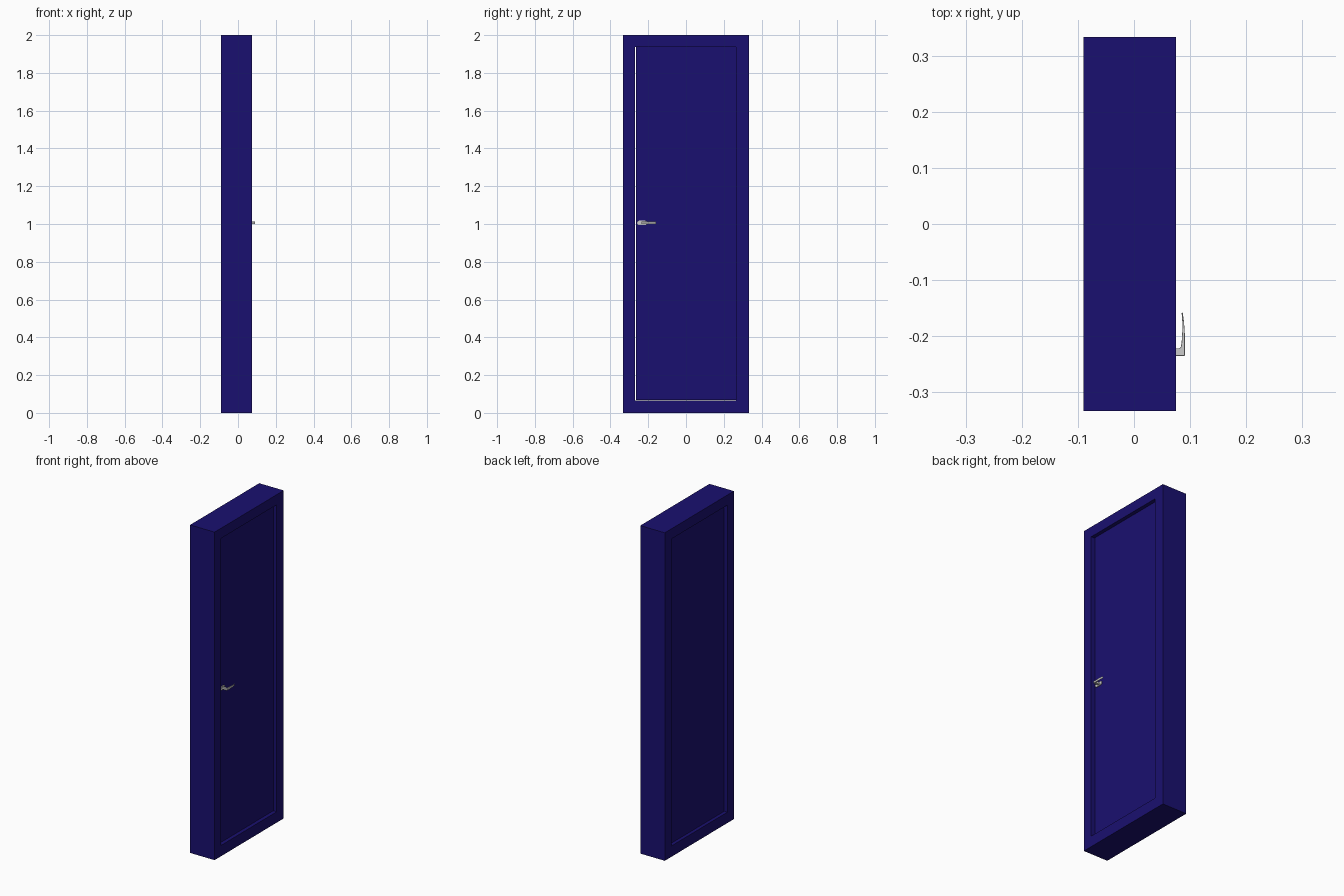
import bpy, bmesh, math

if "Cube" in bpy.data.objects:
    bpy.data.objects.remove(bpy.data.objects["Cube"])

navy = bpy.data.materials.new("navy_paint")
navy.diffuse_color = (0.01, 0.005, 0.16, 1)
navy.use_nodes = True
navy.node_tree.nodes["Principled BSDF"].inputs["Base Color"].default_value = navy.diffuse_color


def make(name, bm, mat=None, bevel=0, smooth=False):
    bmesh.ops.recalc_face_normals(bm, faces=bm.faces)
    me = bpy.data.meshes.new(name)
    bm.to_mesh(me)
    bm.free()
    ob = bpy.data.objects.new(name, me)
    bpy.context.collection.objects.link(ob)
    if mat:
        me.materials.append(mat)
    if bevel:
        m = ob.modifiers.new("bevel", "BEVEL")
        m.width, m.segments = bevel, 3
    if smooth:
        bpy.context.view_layer.objects.active = ob
        ob.select_set(True)
        bpy.ops.object.shade_smooth_by_angle(angle=math.radians(35))
        ob.select_set(False)
    return ob


def prism(points, offset):
    """Extrude a closed 3D outline by an offset vector."""
    bm = bmesh.new()
    f = bm.faces.new([bm.verts.new(p) for p in points])
    r = bmesh.ops.extrude_face_region(bm, geom=[f])
    bmesh.ops.translate(bm, vec=offset, verts=[v for v in r["geom"] if isinstance(v, bmesh.types.BMVert)])
    return bm


def rect(y0, y1, z0, z1):
    return [(y0, z0), (y1, z0), (y1, z1), (y0, z1)]


# door frame: rectangular ring swept through the wall depth
X0, X1 = -0.09, 0.075
outer = rect(-0.333, 0.333, 0, 2)
inner = rect(-0.271, 0.266, 0.066, 1.938)
bm = bmesh.new()
loops = [[bm.verts.new((x, y, z)) for y, z in loop]
         for loop, x in ((outer, X0), (outer, X1), (inner, X1), (inner, X0))]
for k in range(4):
    a, b = loops[k], loops[(k + 1) % 4]
    for i in range(4):
        j = (i + 1) % 4
        bm.faces.new((a[i], a[j], b[j], b[i]))
make("door_frame", bm, navy)

# door leaf, recessed on both sides, with a see-through gap on the latch side
D0, D1 = -0.07, 0.053
leaf = rect(-0.264, 0.2655, 0.067, 1.9375)
make("door_leaf", prism([(D0, y, z) for y, z in leaf], (D1 - D0, 0, 0)), navy)


def stadium(yc, zc, half, r, n=12):
    """Round-ended outline in the y-z plane."""
    pts = []
    for side in (1, -1):
        for i in range(n + 1):
            t = math.pi * i / n - math.pi / 2
            pts.append((yc + side * (half + r * math.cos(t)), zc + side * r * math.sin(t)))
    return pts


# handle backplate
H = 1.006
make("handle_plate", prism([(D1, y, z) for y, z in stadium(-0.232, H, 0.015, 0.012)],
                           (0.005, 0, 0)), bevel=0.001, smooth=True)

# lever handle: plan outline of neck and curved tapering grip
plan = [(D1, -0.235), (0.0905, -0.235), (0.0905, -0.195), (0.0892, -0.175), (0.0868, -0.158),
        (0.0848, -0.158), (0.0862, -0.175), (0.0862, -0.19), (0.0848, -0.212),
        (0.0835, -0.219), (0.081, -0.222), (D1, -0.222)]
make("handle_lever", prism([(x, y, H - 0.006) for x, y in plan], (0, 0, 0.012)),
     bevel=0.0008, smooth=True)
